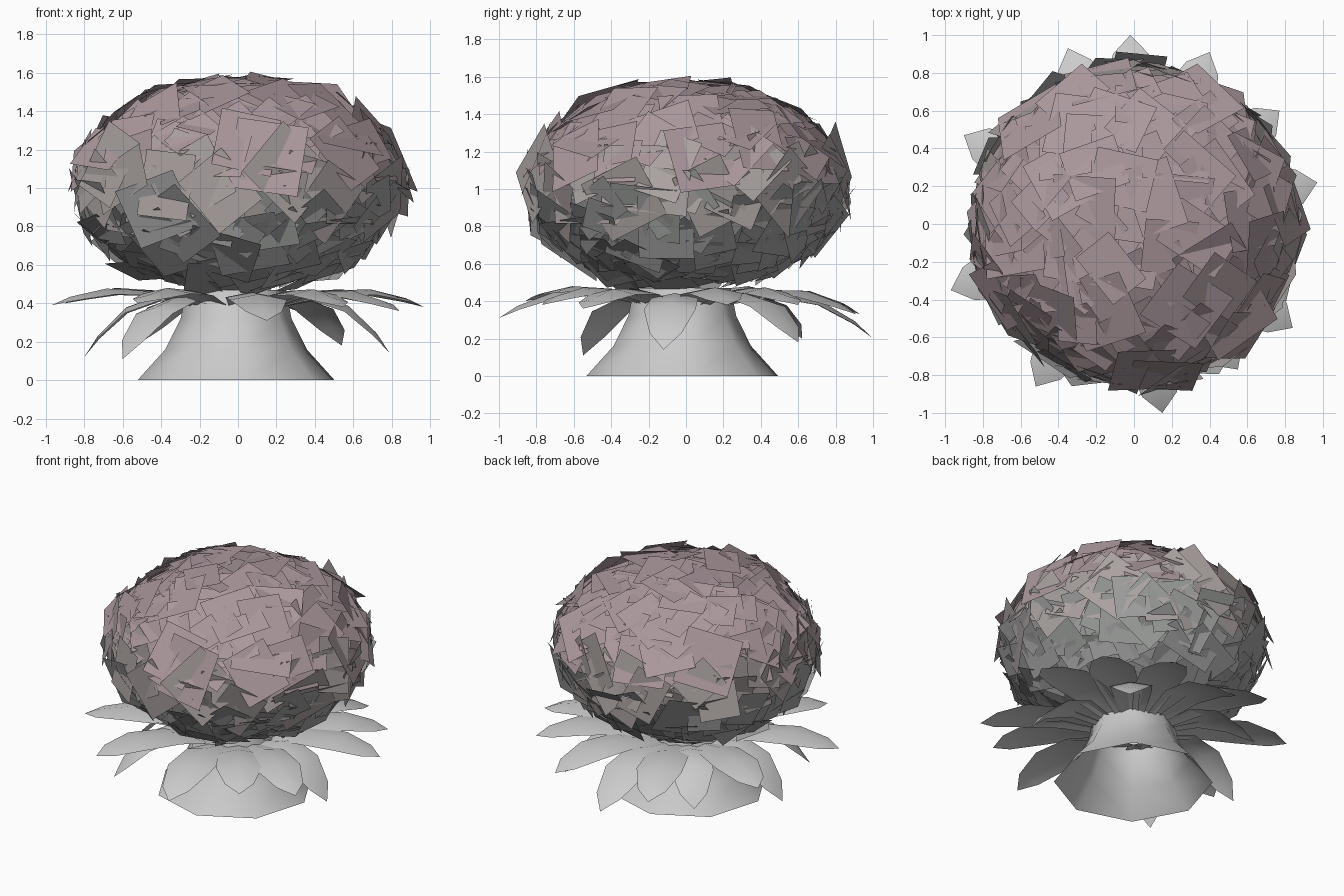
import bpy, math, random
from mathutils import Vector, Matrix

if "Cube" in bpy.data.objects:
    bpy.data.objects.remove(bpy.data.objects["Cube"])

random.seed(7)


def add_mesh(name, verts, faces, angle=None):
    me = bpy.data.meshes.new(name)
    me.from_pydata(verts, [], faces)
    me.update()
    ob = bpy.data.objects.new(name, me)
    bpy.context.collection.objects.link(ob)
    if angle:
        bpy.ops.object.select_all(action='DESELECT')
        ob.select_set(True)
        bpy.context.view_layer.objects.active = ob
        bpy.ops.object.shade_smooth_by_angle(angle=math.radians(angle))
    return ob


# flared stem base, eight sides, open into the flower head
profile = [(0.515, 0.0), (0.37, 0.16), (0.29, 0.32), (0.26, 0.47)]
n = 8
verts, faces = [], []
for r, z in profile:
    for i in range(n):
        a = math.tau * i / n + 0.1
        verts.append((r * math.cos(a) - 0.01, r * math.sin(a) - 0.02, z))
for k in range(len(profile) - 1):
    for i in range(n):
        j = (i + 1) % n
        faces.append((k * n + i, k * n + j, (k + 1) * n + j, (k + 1) * n + i))
add_mesh("stem_base", verts, faces, 60)


# leaves: arched strips with a midrib, given by the position of their tips
def leaf(name, tip, width):
    d = Vector((tip[0], tip[1], 0))
    length = d.length
    d.normalize()
    side = Vector((-d.y, d.x, 0))
    start, z0 = 0.2, 0.39
    vs, fs = [], []
    for t, w in ((0, 0.5), (0.3, 0.9), (0.6, 1.0), (0.86, 0.62)):
        z = z0 + (tip[2] - z0) * t * t + 0.36 * t * (1 - t)
        c = d * (start + (length - start) * (t + 0.15 * t * (1 - t)))
        c.z = z
        drop = Vector((0, 0, -0.03 * w))
        vs += [c - side * w * width + drop, c, c + side * w * width + drop]
    vs.append(Vector(tip))
    for k in range(3):
        for s in range(2):
            a = k * 3 + s
            fs.append((a, a + 3, a + 4, a + 1))
    fs += [(9, 12, 10), (10, 12, 11)]
    add_mesh(name, vs, fs, 40)


upper = [(0.97, 0.22, 0.38), (0.77, 0.6, 0.38), (0.4, 0.91, 0.33),
         (-0.02, 1.0, 0.2), (-0.35, 0.93, 0.33), (-0.9, 0.47, 0.4),
         (-0.97, -0.35, 0.39), (-0.52, -0.86, 0.4), (0.15, -1.0, 0.31),
         (0.55, -0.77, 0.38), (0.84, -0.55, 0.36)]
lower = [(0.79, -0.12, 0.14), (0.54, 0.6, 0.18), (-0.5, 0.62, 0.2),
         (-0.8, 0.05, 0.12), (-0.6, -0.55, 0.11)]
for i, p in enumerate(upper):
    leaf(f"upper_leaf_{i + 1}", p, 0.15)
for i, p in enumerate(lower):
    leaf(f"lower_leaf_{i + 1}", p, 0.14)

# flower head: overlapping flat petals scattered over a flattened ball
count, golden = 290, math.pi * (3 - math.sqrt(5))
rx, rz, zc = 0.84, 0.555, 1.02
verts, faces = [], []
for i in range(count):
    u = 1 - 1.93 * (i + 0.5) / count
    s = math.sqrt(max(0, 1 - u * u))
    a = i * golden
    dirn = Vector((s * math.cos(a), s * math.sin(a), u))
    depth = random.uniform(0.95, 1.01)
    c = Vector((dirn.x * rx, dirn.y * rx, dirn.z * rz)) * depth
    c.z += zc
    nrm = Vector((dirn.x / rx, dirn.y / rx, dirn.z / rz)).normalized()
    nrm += Vector([random.gauss(0, 0.1) for _ in range(3)])
    rot = nrm.to_track_quat('Z', 'Y').to_matrix() @ Matrix.Rotation(random.uniform(0, math.tau), 3, 'Z')
    hx, hy = random.uniform(0.1, 0.19), random.uniform(0.12, 0.2)
    b = len(verts)
    for px, py in ((-hx, -hy), (hx, -hy), (hx, hy), (-hx, hy)):
        verts.append(c + rot @ Vector((px, py, 0)))
    faces.append((b, b + 1, b + 2, b + 3))
head = add_mesh("flower_petals", verts, faces)

# colour runs from grey-green underneath to dusty pink on top
for name, col in (("petal_grey", (0.36, 0.37, 0.36, 1)),
                  ("petal_blend", (0.40, 0.36, 0.35, 1)),
                  ("petal_pink", (0.40, 0.31, 0.33, 1))):
    m = bpy.data.materials.new(name)
    m.diffuse_color = col
    m.use_nodes = True
    m.node_tree.nodes["Principled BSDF"].inputs["Base Color"].default_value = m.diffuse_color
    head.data.materials.append(m)
for p in head.data.polygons:
    z = p.center.z
    p.material_index = 0 if z < 0.92 else 1 if z < 1.14 else 2
